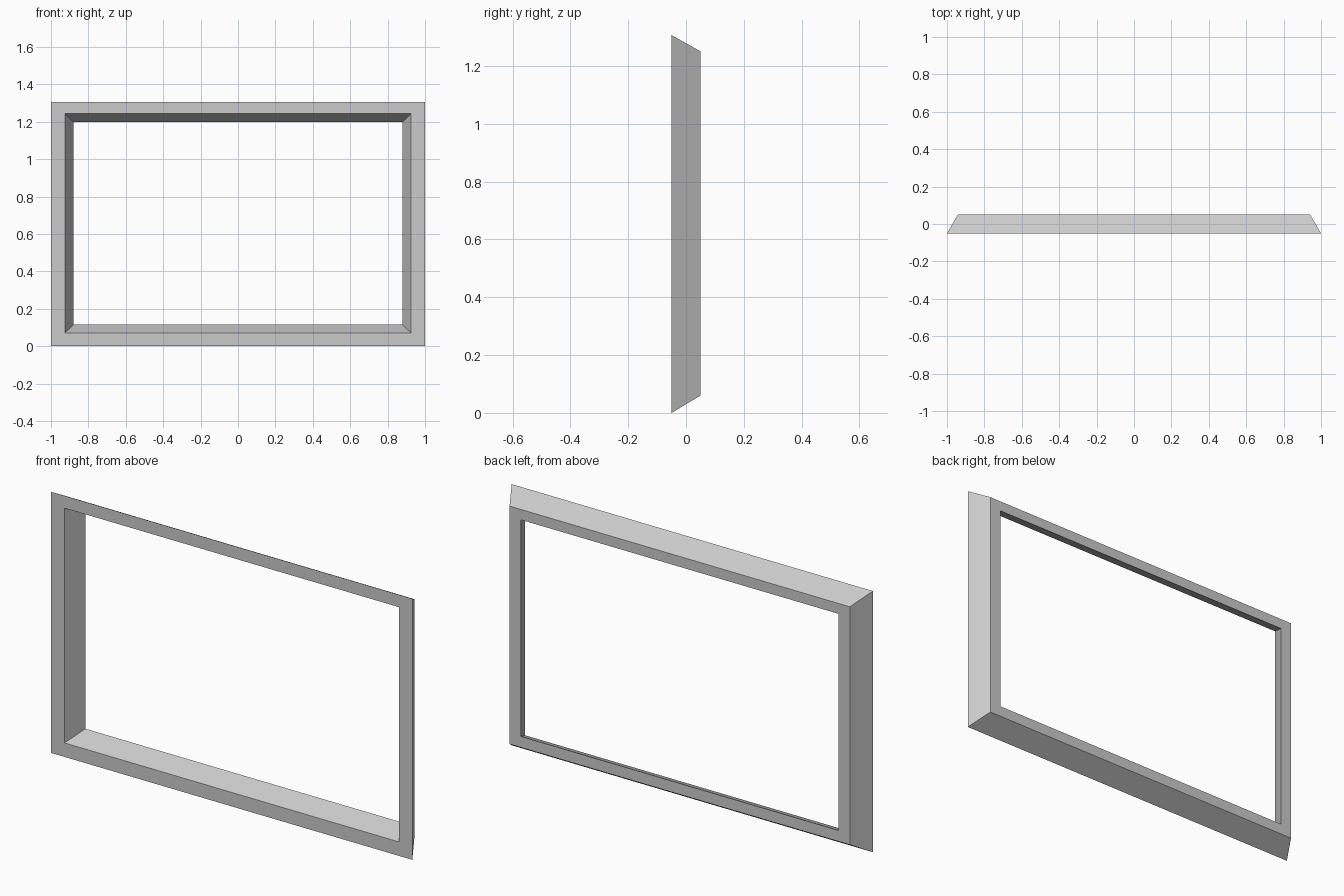
import bpy
import bmesh

if "Cube" in bpy.data.objects:
    bpy.data.objects.remove(bpy.data.objects["Cube"])


def ring(bm, half_width, y, bottom, top):
    """Rectangular loop of four vertices at depth y."""
    return [bm.verts.new((x, y, z)) for x, z in (
        (-half_width, bottom), (half_width, bottom),
        (half_width, top), (-half_width, top))]


bm = bmesh.new()

# Cross-section of the frame: front outer, back outer, back inner, front inner
loops = [
    ring(bm, 1.0, -0.05, 0.0, 1.307),
    ring(bm, 0.942, 0.05, 0.06, 1.251),
    ring(bm, 0.88, 0.05, 0.115, 1.199),
    ring(bm, 0.926, -0.05, 0.07, 1.245),
]

# Bridge each loop to the next, closing back to the first
for i, a in enumerate(loops):
    b = loops[(i + 1) % 4]
    for j in range(4):
        k = (j + 1) % 4
        bm.faces.new((a[j], a[k], b[k], b[j]))

bmesh.ops.recalc_face_normals(bm, faces=bm.faces)
mesh = bpy.data.meshes.new("picture_frame")
bm.to_mesh(mesh)
bm.free()
bpy.context.collection.objects.link(bpy.data.objects.new("picture_frame", mesh))
